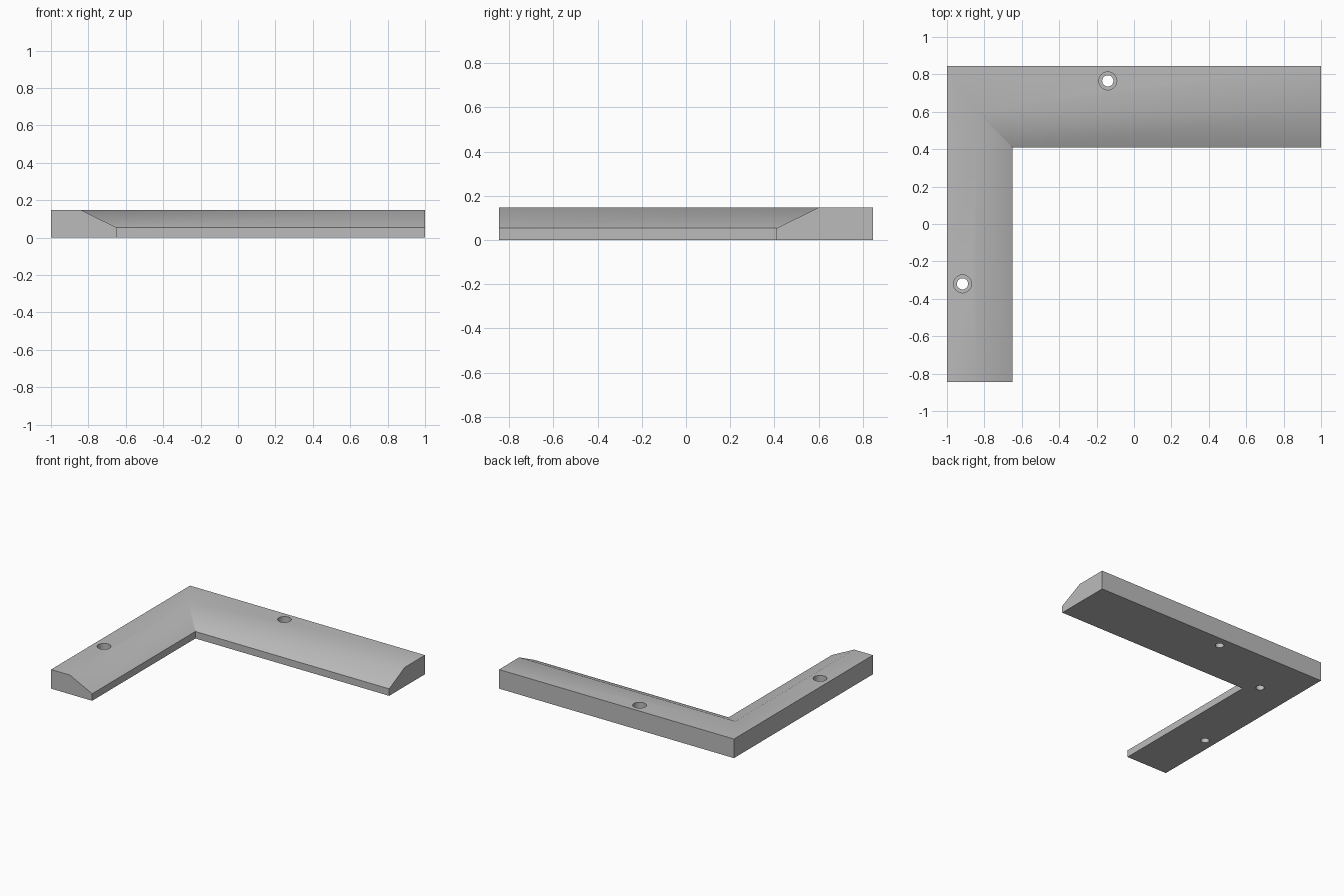
import bpy, bmesh, math

if "Cube" in bpy.data.objects:
    bpy.data.objects.remove(bpy.data.objects["Cube"])

TOP, LIP = 0.147, 0.054      # height of the flat top and of the thin inner edge

grey = bpy.data.materials.new("mid grey")
grey.use_nodes = True
grey.diffuse_color = (0.5, 0.5, 0.5, 1)
grey.node_tree.nodes["Principled BSDF"].inputs["Base Color"].default_value = (0.5, 0.5, 0.5, 1)


def section(bm, outer, ridge, inner):
    """One cross-section: flat base, square outer edge, bevelled inner edge."""
    return [bm.verts.new(p) for p in (
        (*outer, 0), (*inner, 0), (*inner, LIP), (*ridge, TOP), (*outer, TOP))]


def cut_hole(target, x, y, radius, bottom, top):
    bpy.ops.mesh.primitive_cylinder_add(
        vertices=32, radius=radius, depth=top - bottom, location=(x, y, (top + bottom) / 2))
    cutter = bpy.context.object
    cutter.hide_render = True
    cutter.data.materials.append(grey)
    mod = target.modifiers.new("hole", 'BOOLEAN')
    mod.operation, mod.solver, mod.object = 'DIFFERENCE', 'EXACT', cutter
    bpy.context.view_layer.objects.active = target
    bpy.ops.object.modifier_apply(modifier=mod.name)
    bpy.data.objects.remove(cutter)


# Mitred corner frame, lofted from the front end through the corner to the side end
bm = bmesh.new()
rings = [section(bm, (-1, -0.845), (-0.84, -0.845), (-0.65, -0.845)),
         section(bm, (-1, 0.845), (-0.84, 0.6), (-0.65, 0.41)),
         section(bm, (1, 0.845), (1, 0.6), (1, 0.41))]
for a, b in zip(rings, rings[1:]):
    for i in range(5):
        j = (i + 1) % 5
        bm.faces.new((a[i], a[j], b[j], b[i]))
bm.faces.new(rings[0])
bm.faces.new(rings[-1])
bmesh.ops.recalc_face_normals(bm, faces=bm.faces)
mesh = bpy.data.meshes.new("corner_frame")
bm.to_mesh(mesh)
bm.free()
frame = bpy.data.objects.new("corner_frame", mesh)
bpy.context.collection.objects.link(frame)
mesh.materials.append(grey)

# Counterbored screw holes, one in each arm
for x, y in ((-0.14, 0.765), (-0.917, -0.32)):
    cut_hole(frame, x, y, 0.03, -0.1, 0.3)
    cut_hole(frame, x, y, 0.048, 0.075, 0.3)

# Blind hole under the inner corner
cut_hole(frame, -0.738, 0.494, 0.03, -0.1, 0.06)

bpy.ops.object.select_all(action='DESELECT')
frame.select_set(True)
bpy.context.view_layer.objects.active = frame
bpy.ops.object.shade_smooth_by_angle(angle=math.radians(30))
